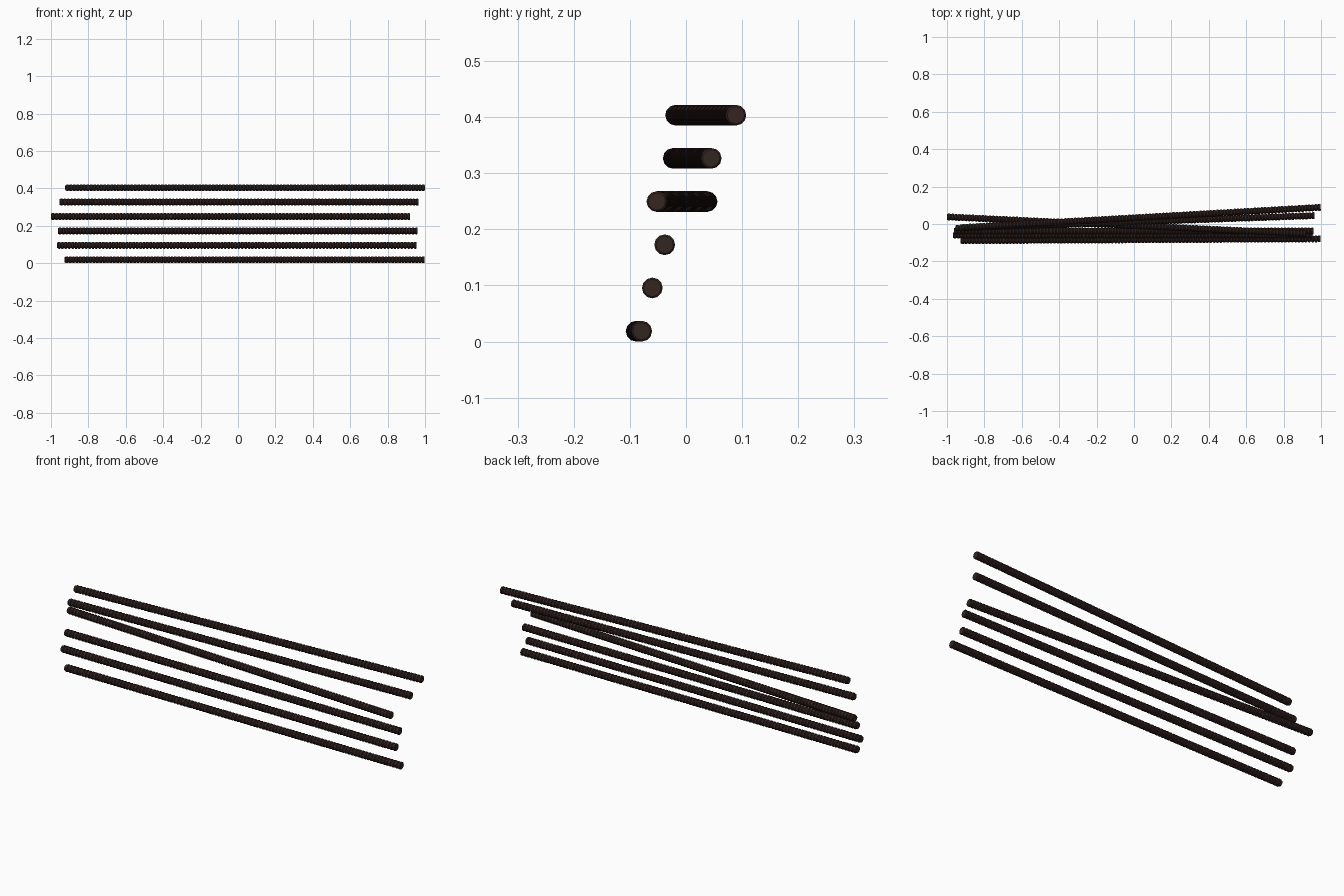
import bpy, bmesh, math
from mathutils import Vector

cube = bpy.data.objects.get("Cube")
if cube:
    bpy.data.objects.remove(cube, do_unlink=True)

SIDES = 12
RIBS = 106
CORE, RIB = 0.0155, 0.0185

steel = bpy.data.materials.new("rusty_dark_steel")
steel.use_nodes = True
colour = (0.034, 0.018, 0.015, 1)
steel.diffuse_color = colour
steel.node_tree.nodes["Principled BSDF"].inputs["Base Color"].default_value = colour


def rib_profile(length):
    """Distance along the bar and radius: raised ribs between narrow grooves."""
    pitch = length / RIBS
    points = []
    for i in range(RIBS):
        for part, radius in ((0, CORE), (0.25, CORE), (0.4, RIB), (0.85, RIB)):
            points.append(((i + part) * pitch, radius))
    return points + [(length, CORE)]


def ribbed_bar(name, start, end):
    """Lathe the rib profile along the line from start to end."""
    start, end = Vector(start), Vector(end)
    bm = bmesh.new()
    rings = []
    for along, radius in rib_profile((end - start).length):
        rings.append([bm.verts.new((radius * math.cos(a), radius * math.sin(a), along))
                      for a in (math.tau * k / SIDES for k in range(SIDES))])
    for low, high in zip(rings, rings[1:]):
        for k in range(SIDES):
            n = (k + 1) % SIDES
            bm.faces.new((low[k], low[n], high[n], high[k]))
    bm.faces.new(reversed(rings[0]))
    bm.faces.new(rings[-1])
    mesh = bpy.data.meshes.new(name)
    bm.to_mesh(mesh)
    bm.free()
    mesh.materials.append(steel)
    bar = bpy.data.objects.new(name, mesh)
    bpy.context.collection.objects.link(bar)
    bar.location = start
    bar.rotation_euler = (end - start).to_track_quat('Z', 'Y').to_euler()
    bpy.ops.object.select_all(action='DESELECT')
    bar.select_set(True)
    bpy.context.view_layer.objects.active = bar
    bpy.ops.object.shade_smooth_by_angle(angle=math.radians(35))


# Bars from bottom to top: left x, left y, right x, right y
bars = [
    (-0.927, -0.089, 0.998, -0.079),
    (-0.968, -0.060, 0.955, -0.060),
    (-0.963, -0.038, 0.960, -0.038),
    (-1.000, 0.038, 0.920, -0.052),
    (-0.955, -0.023, 0.965, 0.045),
    (-0.923, -0.019, 0.998, 0.089),
]
for i, (x0, y0, x1, y1) in enumerate(bars):
    z = RIB + 0.077 * i
    ribbed_bar(f"ribbed_bar_{i + 1}", (x0, y0, z), (x1, y1, z))
